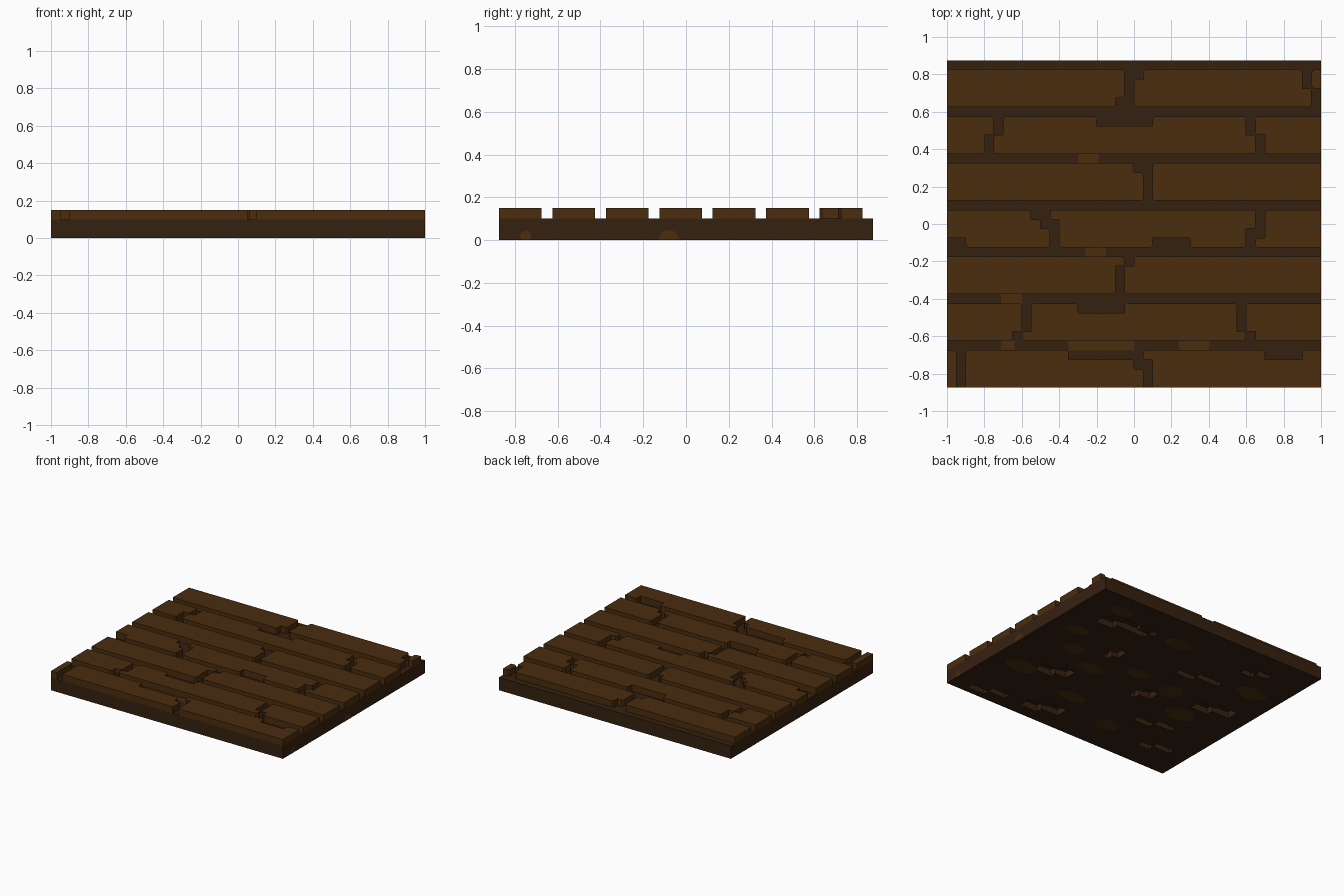
import bpy, bmesh, math, random
from mathutils import Vector

cube = bpy.data.objects.get("Cube")
if cube:
    bpy.data.objects.remove(cube)

U = 0.05            # building unit
HALF_Y = 0.875
BASE_TOP, PLANK_TOP = 0.10, 0.15


def material(name, color):
    m = bpy.data.materials.new(name)
    m.use_nodes = True
    m.diffuse_color = (*color, 1)
    m.node_tree.nodes["Principled BSDF"].inputs["Base Color"].default_value = (*color, 1)
    return m


plank_brown = material("plank brown", (0.070, 0.026, 0.0045))
dark_brown = material("dark brown", (0.036, 0.015, 0.005))


def finish(bm, name, mat):
    bmesh.ops.recalc_face_normals(bm, faces=bm.faces)
    mesh = bpy.data.meshes.new(name)
    bm.to_mesh(mesh)
    bm.free()
    mesh.materials.append(mat)
    obj = bpy.data.objects.new(name, mesh)
    bpy.context.collection.objects.link(obj)
    return obj


def outline(top, left, right, top_notch, bottom_notch):
    """Counter-clockwise outline of a plank from four strips, in units."""
    strips = [i for i in range(4) if left[i] < right[i]]
    hi, lo = top - strips[0], top - strips[-1] - 1
    pts = []
    for i in reversed(strips):
        pts += [(right[i], top - i - 1), (right[i], top - i)]
    if top_notch:
        a, b = top_notch
        pts += [(b, hi), (b, hi - 1), (a, hi - 1), (a, hi)]
    for i in strips:
        pts += [(left[i], top - i), (left[i], top - i - 1)]
    if bottom_notch:
        a, b = bottom_notch
        pts += [(a, lo), (a, lo + 1), (b, lo + 1), (b, lo)]
    # drop repeats and points on straight runs
    pts = [p for i, p in enumerate(pts) if p != pts[i - 1]]
    n = len(pts)
    return [p for i, p in enumerate(pts)
            if not (pts[i - 1][0] == p[0] == pts[(i + 1) % n][0]
                    or pts[i - 1][1] == p[1] == pts[(i + 1) % n][1])]


def plank(name, pts):
    """Cut small chamfers on free outer corners, then raise the outline."""
    loop, n, c = [], len(pts), 0.012
    vecs = [Vector((x * U, y * U)) for x, y in pts]
    for i, p in enumerate(vecs):
        before, after = vecs[i - 1] - p, vecs[(i + 1) % n] - p
        convex = before.x * after.y - before.y * after.x < 0
        on_rim = abs(p.x) > 0.99 or p.y < -HALF_Y + 0.01
        if convex and not on_rim:
            loop += [p + before.normalized() * c, p + after.normalized() * c]
        else:
            loop.append(p)
    bm = bmesh.new()
    face = bm.faces.new([bm.verts.new((p.x, p.y, BASE_TOP)) for p in loop])
    ext = bmesh.ops.extrude_face_region(bm, geom=[face], use_keep_orig=True)
    bmesh.ops.translate(bm, vec=(0, 0, PLANK_TOP - BASE_TOP),
                        verts=[v for v in ext["geom"] if isinstance(v, bmesh.types.BMVert)])
    finish(bm, name, plank_brown)


# Each row, back to front: joints as (left side, right side) for four strips,
# then notches as (plank index, edge, start, end)
rows = [
    ([((-1, -1, -1, -2), (1, 0, 0, 0)), ((18, 18, 19, 19), (19, 19, 20, 20))], []),
    ([((-15, -15, -16, -16), (-14, -14, -15, -15)), ((12, 12, 13, 13), (13, 13, 14, 14))],
     [(1, "top", -4, 2)]),
    ([((0, 1, 1, 1), (2, 2, 2, 2))], []),
    ([((-11, -10, -9, -9), (-9, -8, -8, -8)), ((13, 13, 12, 12), (14, 14, 14, 13))],
     [(0, "bottom", -20, -18), (1, "bottom", 2, 6)]),
    ([((-1, -2, -2, -2), (0, -1, -1, -1))], []),
    ([((-12, -12, -12, -13), (-11, -11, -11, -12)), ((11, 11, 11, 12), (12, 12, 12, 13))],
     [(1, "top", -6, -1)]),
    ([((-19,) * 4, (-18,) * 4), ((0, 0, 1, 1), (1, 2, 2, 2))],
     [(1, "top", -7, 0), (2, "top", 14, 18)]),
]
for r, (joints, notches) in enumerate(rows):
    top = 16.5 - 5 * r
    lefts = [(-20,) * 4] + [j[1] for j in joints]
    rights = [j[0] for j in joints] + [(20,) * 4]
    for k, (left, right) in enumerate(zip(lefts, rights)):
        cut = {edge: (a, b) for i, edge, a, b in notches if i == k}
        plank(f"plank_{r + 1}_{k + 1}",
              outline(top, left, right, cut.get("top"), cut.get("bottom")))

# Base slab with stepped pits underneath: (x, y, length) centres
pits = [(0.6, 0.54, 6), (0.36, 0.58, 3), (0.51, -0.26, 5), (0.36, 0.2, 2),
        (-0.3, 0.32, 7), (-0.6, 0.63, 4), (-0.15, -0.1, 3), (-0.49, -0.38, 6),
        (-0.71, 0.04, 6), (0.7, -0.78, 6), (0.24, -0.69, 6), (-0.72, -0.62, 5)]


def in_pit(p):
    for x, y, length in pits:
        dx, dy = p.x - x, p.y - y
        if abs(dx) < length * U / 2 and abs(dy - math.copysign(U / 2, -dx)) < U * 0.75:
            return True
    return False


bm = bmesh.new()
bmesh.ops.create_grid(bm, x_segments=40, y_segments=35, size=1)
for v in bm.verts:
    v.co.y *= HALF_Y
bottom = list(bm.faces)
pit_faces = [f for f in bottom if in_pit(f.calc_center_median())]
rim = [e for e in bm.edges if e.is_boundary]
ext = bmesh.ops.extrude_edge_only(bm, edges=rim)["geom"]
bmesh.ops.translate(bm, vec=(0, 0, BASE_TOP),
                    verts=[v for v in ext if isinstance(v, bmesh.types.BMVert)])
bmesh.ops.holes_fill(bm, edges=[e for e in bm.edges if e.is_boundary], sides=0)
ext = bmesh.ops.extrude_face_region(bm, geom=pit_faces)["geom"]
bmesh.ops.delete(bm, geom=[f for f in pit_faces if f.is_valid], context="FACES")
bmesh.ops.translate(bm, vec=(0, 0, U),
                    verts=[v for v in ext if isinstance(v, bmesh.types.BMVert)])
bmesh.ops.dissolve_limit(bm, angle_limit=0.01, verts=bm.verts, edges=bm.edges)
finish(bm, "base_slab", dark_brown)

# Exposed wood in the grooves: (start, end, groove number)
bm = bmesh.new()
for a, b, g in [(-0.30, -0.19, 2), (-0.26, -0.15, 4), (-0.71, -0.60, 5),
                (-0.71, -0.64, 6), (-0.35, 0.0, 6), (0.24, 0.40, 6)]:
    y, z = 0.6 - 0.25 * (g - 1), BASE_TOP + 0.002
    bm.faces.new([bm.verts.new(p) for p in ((a, y - U / 2, z), (b, y - U / 2, z),
                                            (b, y + U / 2, z), (a, y + U / 2, z))])
finish(bm, "groove_patches", plank_brown)

# Blotches on the underside
random.seed(4)
bm = bmesh.new()
for x, y in [(0.7, 0.7), (0.78, 0.3), (0.62, 0.08), (0.75, -0.35), (0.35, -0.05), (0.1, 0.6),
             (0.05, 0.1), (-0.3, 0.05), (-0.75, 0.4), (0.2, -0.45), (-0.25, -0.6), (-0.55, -0.15)]:
    rx, ry = random.uniform(0.08, 0.14), random.uniform(0.05, 0.08)
    ring = [bm.verts.new((x + rx * math.cos(t * math.pi / 5), y + ry * math.sin(t * math.pi / 5), 0))
            for t in range(10)]
    bm.faces.new(ring)
blotch = bm.faces[:]
# keep the pits open where a blotch crosses them
bmesh.ops.translate(bm, vec=(0, 0, -0.0015), verts=bm.verts)
finish(bm, "underside_blotches", plank_brown).data.flip_normals()

# Blotches on the right edge
bm = bmesh.new()
for y, z, rad in [(-0.75, 0.018, 0.026), (-0.08, 0.0, 0.048)]:
    bm.faces.new([bm.verts.new((1.001, y + rad * math.cos(t * math.pi / 6),
                                max(0, z + rad * math.sin(t * math.pi / 6))))
                  for t in range(12) if z > 0 or t <= 6])
finish(bm, "edge_blotches", plank_brown)
